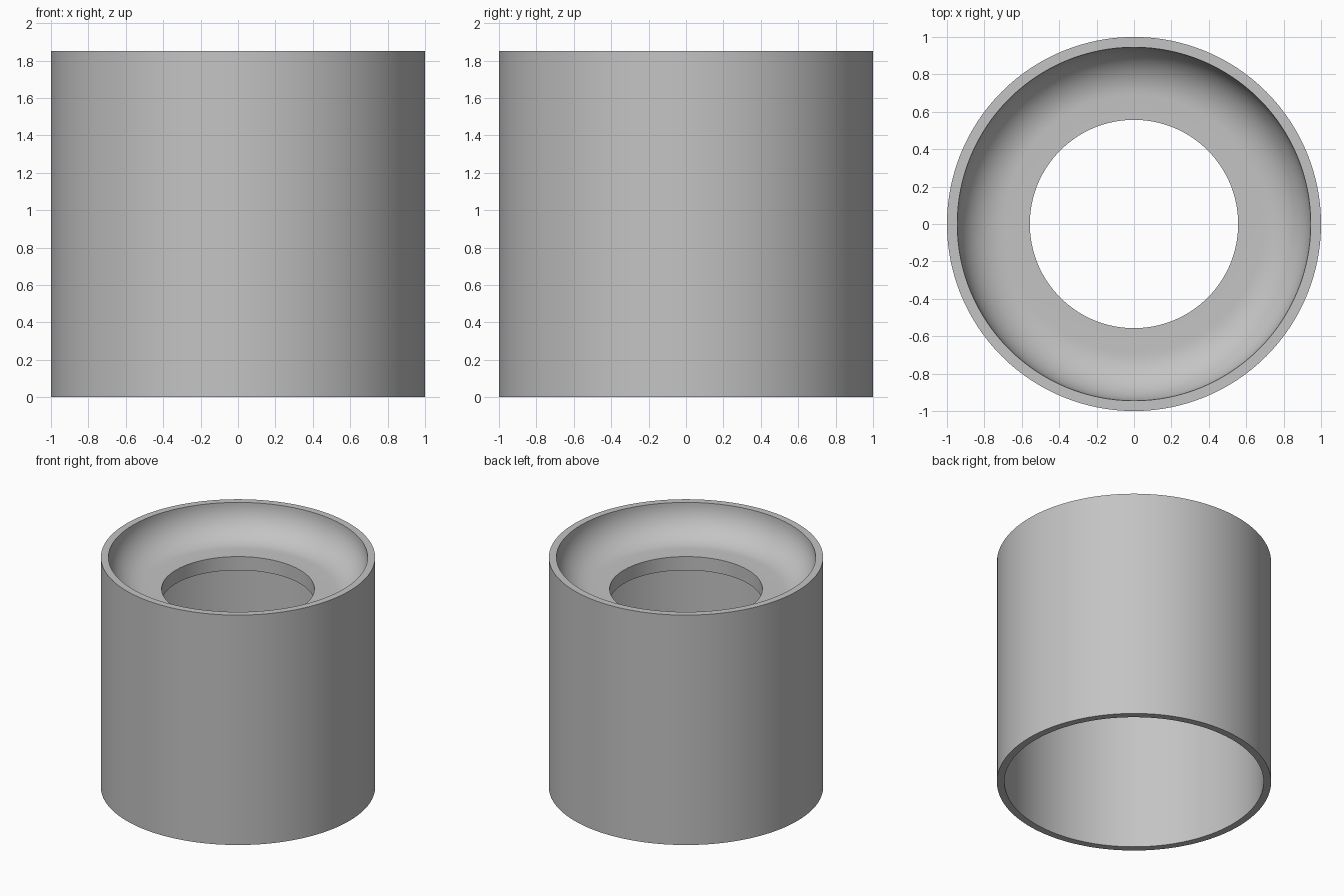
import bpy, bmesh, math

if "Cube" in bpy.data.objects:
    bpy.data.objects.remove(bpy.data.objects["Cube"])

SEGMENTS = 128
OUTER, INNER, HOLE = 1.0, 0.945, 0.557
TOP, LEDGE, UNDER = 1.85, 1.595, 1.485

grey = bpy.data.materials.new("light grey")
grey.diffuse_color = (0.55, 0.55, 0.55, 1)
grey.use_nodes = True
grey.node_tree.nodes["Principled BSDF"].inputs["Base Color"].default_value = grey.diffuse_color

# Closed cross-section: outer wall, rim, concave fillet, ledge, hole, hollow underside
fillet = TOP - LEDGE
profile = [(OUTER, 0), (OUTER, TOP)]
for i in range(17):
    a = math.pi / 2 * i / 16
    profile.append((INNER - fillet + fillet * math.cos(a),
                    TOP - fillet * math.sin(a)))
profile += [(HOLE, LEDGE), (HOLE, UNDER), (INNER, UNDER), (INNER, 0)]

# Revolve the section into the sleeve
bm = bmesh.new()
rings = []
for k in range(SEGMENTS):
    t = 2 * math.pi * k / SEGMENTS
    rings.append([bm.verts.new((r * math.cos(t), r * math.sin(t), z))
                  for r, z in profile])
n = len(profile)
for k in range(SEGMENTS):
    a, b = rings[k], rings[(k + 1) % SEGMENTS]
    for i in range(n):
        j = (i + 1) % n
        bm.faces.new((a[i], b[i], b[j], a[j]))
bmesh.ops.recalc_face_normals(bm, faces=bm.faces)

mesh = bpy.data.meshes.new("flanged_sleeve")
bm.to_mesh(mesh)
bm.free()
mesh.materials.append(grey)
sleeve = bpy.data.objects.new("flanged_sleeve", mesh)
bpy.context.collection.objects.link(sleeve)

# Smooth curved walls, crisp rims
bpy.context.view_layer.objects.active = sleeve
sleeve.select_set(True)
bpy.ops.object.shade_smooth_by_angle(angle=math.radians(30))
